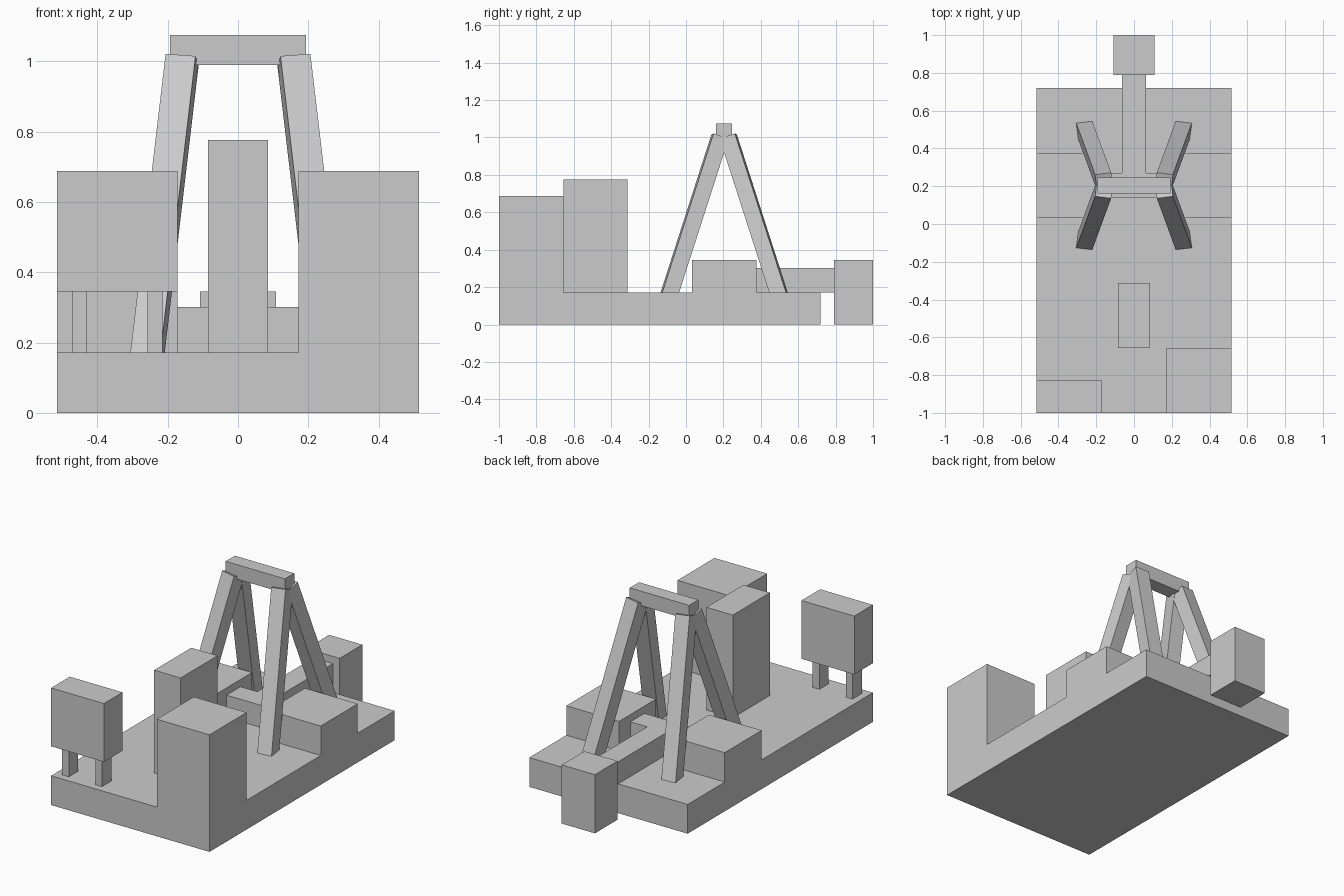
import bpy, bmesh
from mathutils import Vector

if "Cube" in bpy.data.objects:
    bpy.data.objects.remove(bpy.data.objects["Cube"])


def finish(name, bm):
    bmesh.ops.recalc_face_normals(bm, faces=bm.faces)
    me = bpy.data.meshes.new(name)
    bm.to_mesh(me)
    bm.free()
    ob = bpy.data.objects.new(name, me)
    bpy.context.collection.objects.link(ob)
    return ob


def box(name, x, y, z):
    """Axis-aligned box from (min, max) ranges."""
    bm = bmesh.new()
    bmesh.ops.create_cube(bm, size=1)
    for v in bm.verts:
        v.co = [(a + b) / 2 + c * (b - a) for c, (a, b) in zip(v.co, (x, y, z))]
    return finish(name, bm)


def prism(name, outline, z0, z1):
    """Plan outline extruded upwards."""
    bm = bmesh.new()
    face = bm.faces.new([bm.verts.new((px, py, z0)) for px, py in outline])
    new = bmesh.ops.extrude_face_region(bm, geom=[face])["geom"]
    for v in new:
        if isinstance(v, bmesh.types.BMVert):
            v.co.z = z1
    return finish(name, bm)


DECK = 0.172   # top of the base
E = 0.515      # half width of the base
I = 0.172      # inner edge of the side parts
MID = 0.204    # y of the frame centre

# Base slab
box("base", (-E, E), (-1, 0.72), (0, DECK))

# Corner block, central pillar
box("corner_block", (I, E), (-1, -0.656), (DECK, 0.688))
box("central_pillar", (-0.086, 0.086), (-0.656, -0.312), (DECK, 0.776))

# Raised cabinet on two posts
box("cabinet", (-E, -I), (-1, -0.827), (0.345, 0.688))
for i, x in enumerate((-0.473, -0.258)):
    box(f"cabinet_post_{i + 1}", (x, x + 0.043), (-0.957, -0.87), (DECK, 0.345))

# Side blocks under the frame
for side, s in (("left", -1), ("right", 1)):
    box(f"{side}_side_block", sorted((s * I, s * E)), (0.033, 0.376), (DECK, 0.345))

# T-shaped arm between the side blocks, reaching over the back edge
a = 0.063
prism("t_arm", [(-I, 0.14), (I, 0.14), (I, 0.27), (a, 0.27),
                (a, 0.79), (-a, 0.79), (-a, 0.27), (-I, 0.27)], DECK, 0.302)
box("end_weight", (-0.108, 0.108), (0.79, 1), (0, 0.345))

# Four splayed frame legs: one tilted, slightly turned beam mirrored both ways
axis = Vector((0.118, 0.322, 1)).normalized()
u = Vector((1, -0.11, 0))
u = (u - axis * u.dot(axis)).normalized()
v = axis.cross(u)
top = Vector((-0.159, 0.182, 1.005))
bottom = top - axis * (0.875 / axis.z)
for side, sx in (("left", 1), ("right", -1)):
    for end, sy in (("front", 1), ("back", -1)):
        bm = bmesh.new()
        bmesh.ops.create_cube(bm, size=1)
        for vert in bm.verts:
            c = vert.co
            p = (top if c.z > 0 else bottom) + 0.086 * (u * c.x + v * c.y)
            vert.co = (p.x * sx, MID + (p.y - MID) * sy, p.z)
        finish(f"{end}_{side}_leg", bm)

# Top beam joining the legs
box("top_beam", (-0.193, 0.193), (MID - 0.043, MID + 0.043), (0.99, 1.075))
